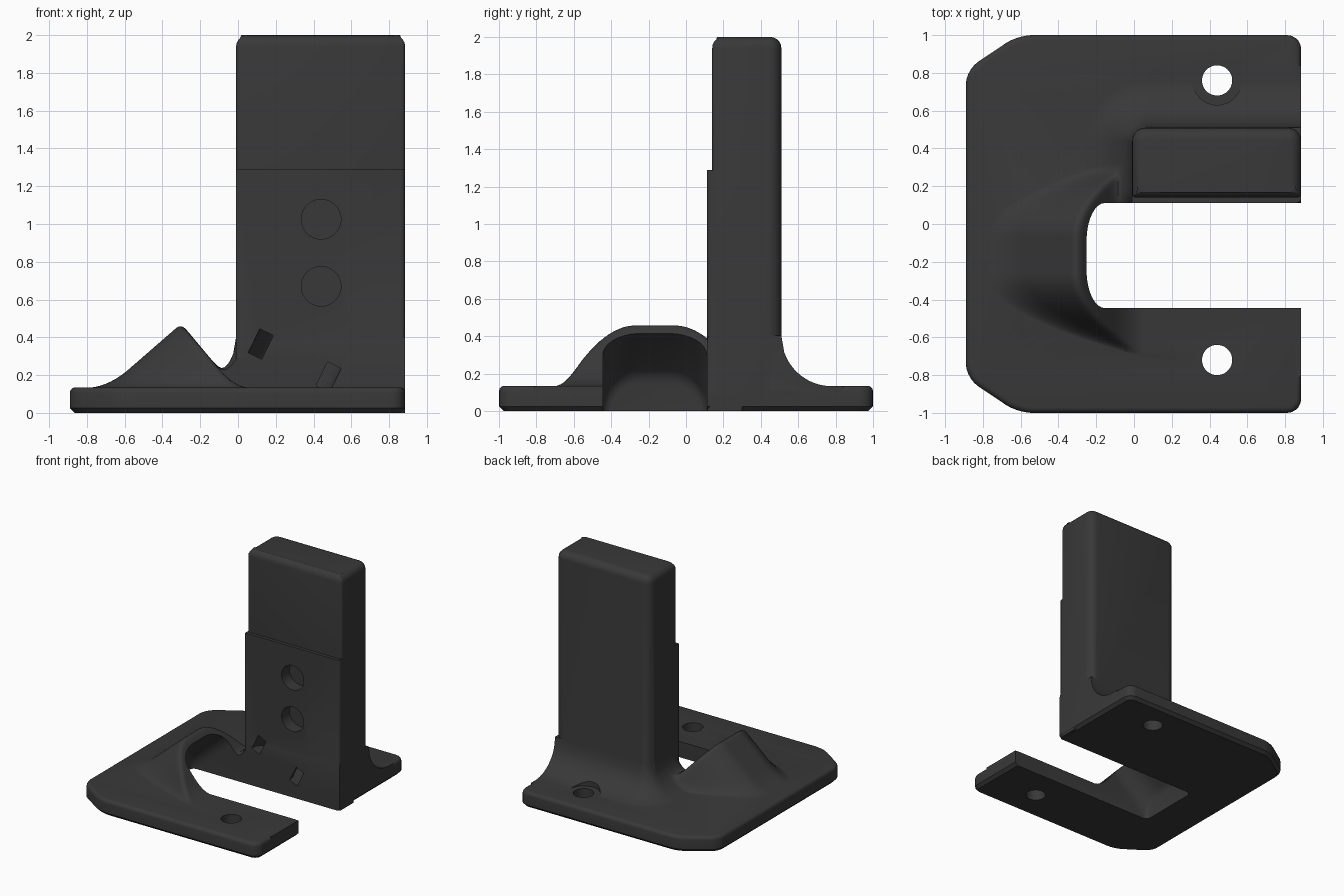
import bpy, bmesh, math
from mathutils import Matrix, Vector

if "Cube" in bpy.data.objects:
    bpy.data.objects.remove(bpy.data.objects["Cube"])

gray = bpy.data.materials.new("charcoal")
gray.diffuse_color = (0.04, 0.04, 0.04, 1)
gray.use_nodes = True
gray.node_tree.nodes["Principled BSDF"].inputs["Base Color"].default_value = gray.diffuse_color


def make(name, bm):
    bmesh.ops.recalc_face_normals(bm, faces=bm.faces)
    me = bpy.data.meshes.new(name)
    bm.to_mesh(me)
    bm.free()
    me.materials.append(gray)
    ob = bpy.data.objects.new(name, me)
    bpy.context.collection.objects.link(ob)
    return ob


def prism(pts, shift):
    """Extrude a closed 3D outline along a shift vector."""
    bm = bmesh.new()
    f = bm.faces.new([bm.verts.new(p) for p in pts])
    r = bmesh.ops.extrude_face_region(bm, geom=[f], use_keep_orig=True)
    bmesh.ops.translate(bm, vec=shift, verts=[g for g in r["geom"] if isinstance(g, bmesh.types.BMVert)])
    bmesh.ops.recalc_face_normals(bm, faces=bm.faces)
    return bm


def round_edges(bm, test, size, segs=5):
    edges = [e for e in bm.edges if test(*[v.co for v in e.verts])]
    bmesh.ops.bevel(bm, geom=edges, offset=size, segments=segs, profile=0.5, affect='EDGES')


def upright(a, b):
    return abs(a.z - b.z) > 0.05


def cylinder(name, centre, r, depth, axis='Z'):
    bm = bmesh.new()
    m = Matrix.Translation(centre)
    if axis == 'Y':
        m = m @ Matrix.Rotation(math.pi / 2, 4, 'X')
    bmesh.ops.create_cone(bm, cap_ends=True, segments=48, radius1=r, radius2=r, depth=depth, matrix=m)
    return make(name, bm)


def boolean(target, tool, op):
    m = target.modifiers.new("bool", 'BOOLEAN')
    m.operation, m.object, m.solver = op, tool, 'EXACT'
    bpy.context.view_layer.objects.active = target
    bpy.ops.object.modifier_apply(modifier=m.name)
    bpy.data.objects.remove(tool)


# Base plate with two clipped corners and softened rims
half = [(0.885, 1.0), (-0.615, 1.0), (-0.89, 0.815)]
outline = half + [(x, -y) for x, y in reversed(half)]
bm = prism([(x, y, 0) for x, y in outline], (0, 0, 0.135))
round_edges(bm, upright, 0.075)
round_edges(bm, lambda a, b: abs(a.z - b.z) < 1e-4 and a.z > 0.1, 0.03, 4)
round_edges(bm, lambda a, b: abs(a.z) + abs(b.z) < 1e-4, 0.025, 1)
bracket = make("bracket", bm)


# Blended skin: sloping duct hump plus the flared foot of the column
def smax(a, b, k):
    h = max(k - abs(a - b), 0)
    return max(a, b) + h * h / (4 * k)


def skin_height(x, y):
    drop = 3.8 * max(abs(y + 0.165) - 0.1, 0) ** 2
    duct = 0.475 + 0.87 * (x + 0.3) - drop
    mouth = 0.475 - 1.2 * (x + 0.3)
    hump = smax(-smax(-duct, -mouth, 0.06), 0.135, 0.1) - 0.135
    qx = max(0.06 - x, 0)
    qy = max(y - 0.44, 0.18 - y, 0)
    r = 0.27
    d = min(max(math.hypot(qx, qy) - 0.07, 0), r)
    flare = r - math.sqrt(max(r * r - (r - d) ** 2, 0))
    return 0.133 + (hump ** 3 + flare ** 3) ** (1 / 3)


xs = [-0.01 + 0.015 * i for i in range(-53, 60)] + [0.884]
ys = [0.51 + 0.015 * j for j in range(-88, 23)]
bm = bmesh.new()
top = [[bm.verts.new((x, y, skin_height(x, y))) for y in ys] for x in xs]
for i in range(len(xs) - 1):
    for j in range(len(ys) - 1):
        bm.faces.new((top[i][j], top[i + 1][j], top[i + 1][j + 1], top[i][j + 1]))
rim = [e for e in bm.edges if e.is_boundary]
r = bmesh.ops.extrude_edge_only(bm, edges=rim)
low = [g for g in r["geom"] if isinstance(g, bmesh.types.BMVert)]
for v in low:
    v.co.z = 0.05
bmesh.ops.contextual_create(bm, geom=[e for e in bm.edges if e.is_boundary])
boolean(bracket, make("blended_skin", bm), 'UNION')

# Column with rounded edges
bm = prism([(-0.01, 0.14, 0.06), (0.885, 0.14, 0.06), (0.885, 0.51, 0.06), (-0.01, 0.51, 0.06)], (0, 0, 1.94))
round_edges(bm, lambda a, b: upright(a, b) and a.y > 0.3, 0.07)
round_edges(bm, lambda a, b: upright(a, b) and a.y < 0.2, 0.02, 3)
round_edges(bm, lambda a, b: a.z > 1.99 and b.z > 1.99, 0.06)
boolean(bracket, make("column", bm), 'UNION')

# Slightly raised front pad on the lower column
bm = prism([(-0.0101, 0.112, 0.0005), (0.8845, 0.112, 0.0005), (0.8845, 0.3, 0.0005), (-0.0101, 0.3, 0.0005)],
           (0, 0, 1.2895))
round_edges(bm, lambda a, b: upright(a, b) and a.x > 0.8 and a.y < 0.2, 0.025, 4)
boolean(bracket, make("front_pad", bm), 'UNION')

# Slanted duct that opens into the slot through the plate
arch = [(-0.51, -0.445, -2.0), (-0.51, 0.111, -2.0)]
for cy, start in ((-0.089, 0), (-0.245, 90)):
    for k in range(9):
        a = math.radians(start + k * 11.25)
        arch.append((-0.51, cy + 0.2 * math.cos(a), -0.01 + 0.2 * math.sin(a)))
bm = prism(arch, Vector((1.6, 0, 1.6 * 0.87)))
round_edges(bm, lambda a, b: abs(a.x + 0.51) < 1e-4 and abs(b.x + 0.51) < 1e-4 and max(a.z, b.z) > -1.9, 0.04, 3)
boolean(bracket, make("duct_cutter", bm), 'DIFFERENCE')

# Screw holes, with a seat cut into the flare around the rear one
for y in (0.76, -0.72):
    boolean(bracket, cylinder("screw_hole", (0.44, y, 0.1), 0.08, 0.5), 'DIFFERENCE')
boolean(bracket, cylinder("screw_seat", (0.44, 0.76, 0.2853), 0.13, 0.3), 'DIFFERENCE')

# Round pockets on the column front
for z in (1.025, 0.67):
    boolean(bracket, cylinder("round_pocket", (0.44, 0.1, z), 0.105, 0.24, 'Y'), 'DIFFERENCE')

# Curved strap channel passing behind the front face
bm = bmesh.new()
n, rings = 48, []
place = Matrix.Translation((0.3, 0.112, 0.277)) @ Matrix.Rotation(math.radians(26), 4, 'Y')
for i in range(n):
    a = 2 * math.pi * (i + 0.5) / n
    rings.append([bm.verts.new(place @ Vector((q * math.cos(a), q * math.sin(a), w)))
                  for q, w in ((0.16, -0.07), (0.24, -0.07), (0.24, 0.07), (0.16, 0.07))])
for i in range(n):
    p, q = rings[i], rings[(i + 1) % n]
    for k in range(4):
        bm.faces.new((p[k], q[k], q[(k + 1) % 4], p[(k + 1) % 4]))
boolean(bracket, make("strap_channel", bm), 'DIFFERENCE')

bpy.ops.object.select_all(action='DESELECT')
bracket.select_set(True)
bpy.context.view_layer.objects.active = bracket
bpy.ops.object.shade_smooth_by_angle(angle=math.radians(32))
